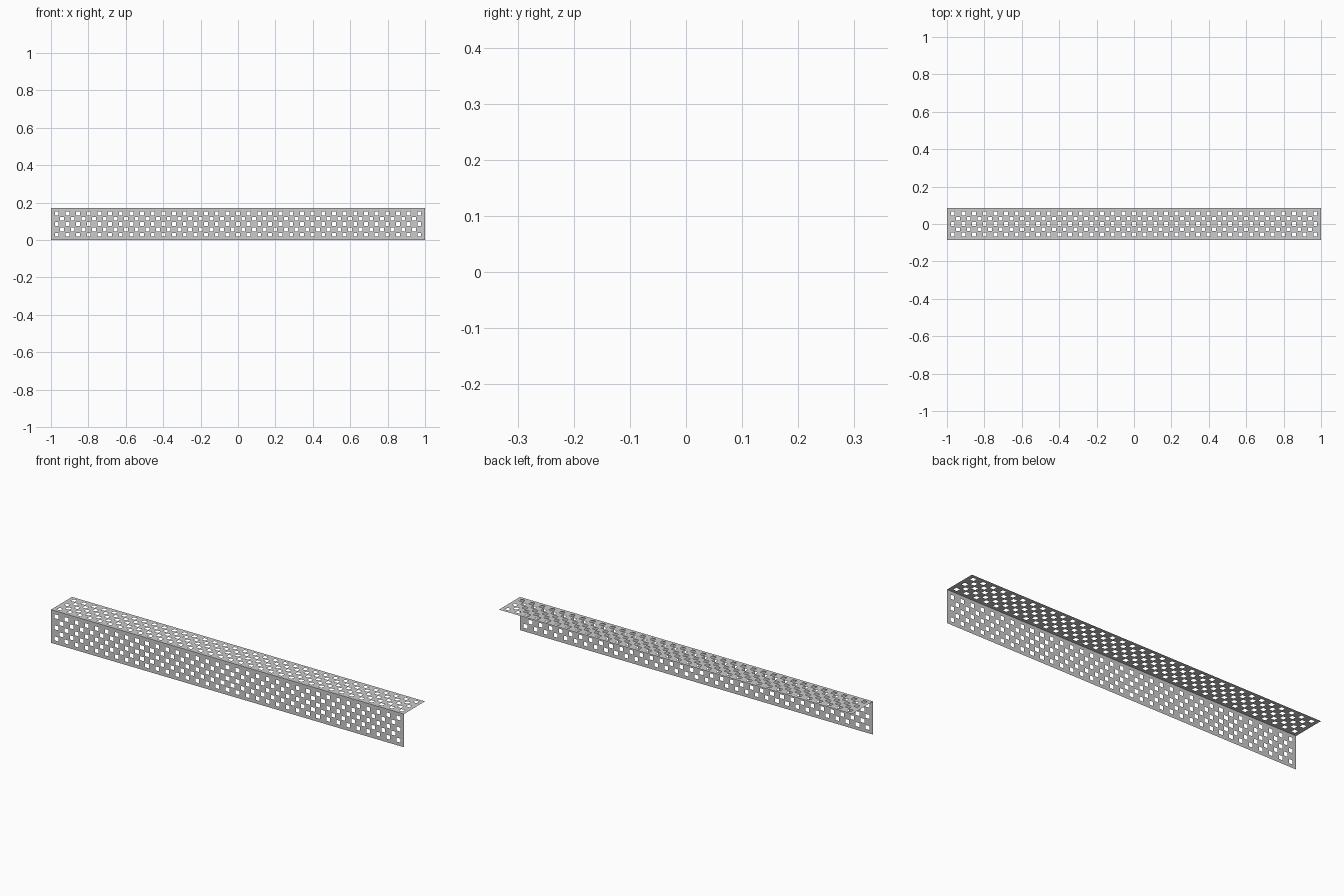
import bpy, bmesh

if "Cube" in bpy.data.objects:
    bpy.data.objects.remove(bpy.data.objects["Cube"])

LENGTH, WIDTH = 2.0, 0.17     # size of each flange
PITCH, HOLE = 0.0285, 0.0205  # staggered hole spacing, hole side
COLS, ROWS = 69, 5


def cuts(count, size):
    """Sorted sheet coordinates: both borders plus the edges of every hole."""
    lines = [-size / 2, size / 2]
    for i in range(count):
        c = (i - (count - 1) / 2) * PITCH
        lines += [c - HOLE / 2, c + HOLE / 2]
    return sorted(lines)


def perforated_sheet(name, place):
    """Flat sheet with a staggered pattern of square holes."""
    us, vs = cuts(COLS, LENGTH), cuts(ROWS, WIDTH)
    bm = bmesh.new()
    grid = [[bm.verts.new(place(u, v)) for v in vs] for u in us]
    for i in range(len(us) - 1):
        for j in range(len(vs) - 1):
            # odd strips are hole columns / rows; every other crossing is open
            if i % 2 and j % 2 and (i // 2 + j // 2) % 2 == 0:
                continue
            bm.faces.new((grid[i][j], grid[i + 1][j],
                          grid[i + 1][j + 1], grid[i][j + 1]))
    mesh = bpy.data.meshes.new(name)
    bm.to_mesh(mesh)
    bm.free()
    obj = bpy.data.objects.new(name, mesh)
    bpy.context.collection.objects.link(obj)
    return obj


# Upright flange along the front edge
perforated_sheet("front_flange", lambda u, v: (u, -WIDTH / 2, v + WIDTH / 2))
# Horizontal flange on top, running back from the corner
perforated_sheet("top_flange", lambda u, v: (u, v, WIDTH))
